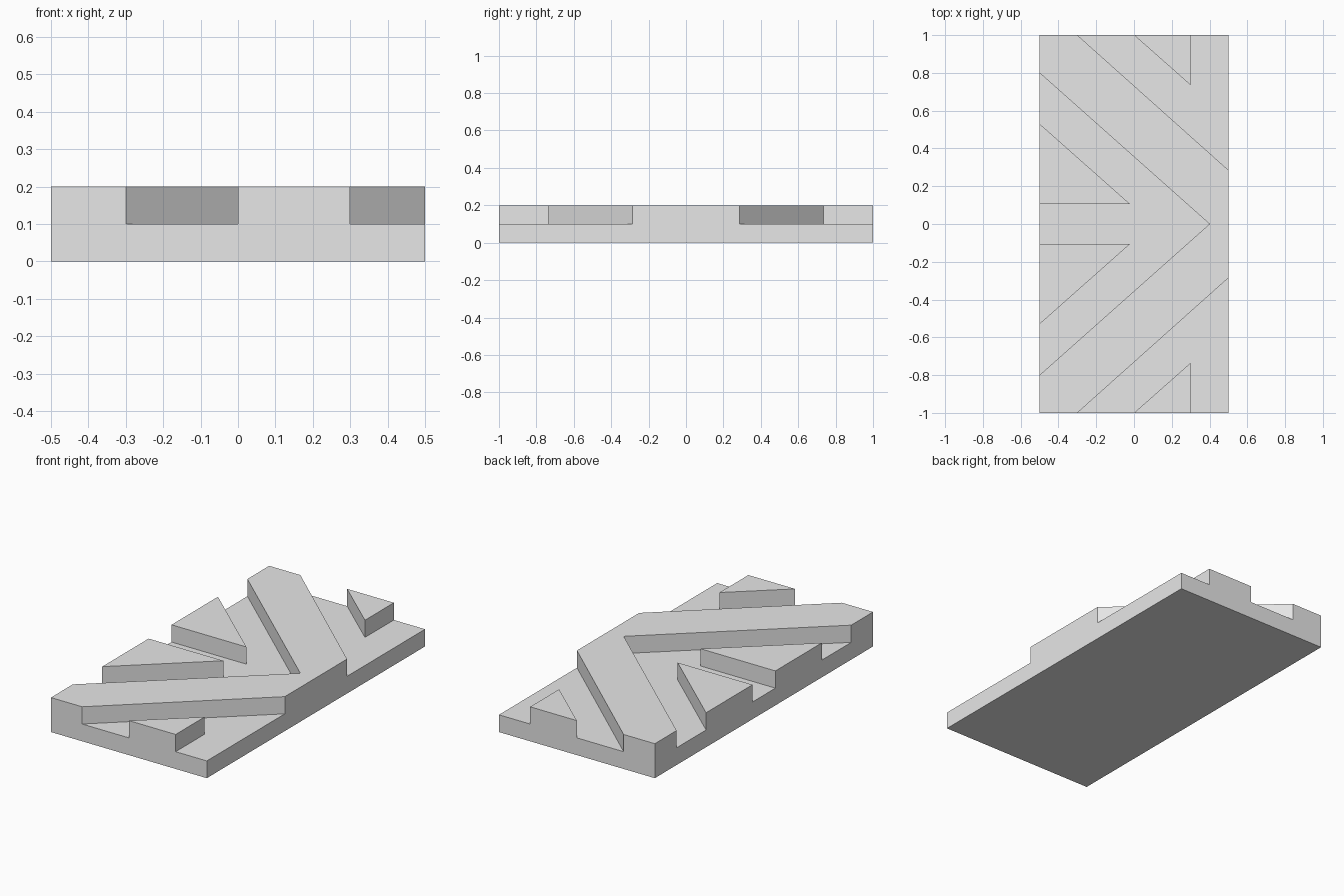
import bpy, bmesh

if "Cube" in bpy.data.objects:
    bpy.data.objects.remove(bpy.data.objects["Cube"])

grey = bpy.data.materials.new("plain grey")
grey.diffuse_color = (0.8, 0.8, 0.8, 1)
grey.use_nodes = True
grey.node_tree.nodes["Principled BSDF"].inputs["Base Color"].default_value = grey.diffuse_color


def prism(name, outline, z0, z1):
    """Extrude a flat outline upward into a closed solid."""
    bm = bmesh.new()
    face = bm.faces.new([bm.verts.new((x, y, z0)) for x, y in outline])
    top = bmesh.ops.extrude_face_region(bm, geom=[face])["geom"]
    bmesh.ops.translate(bm, vec=(0, 0, z1 - z0),
                        verts=[v for v in top if isinstance(v, bmesh.types.BMVert)])
    bmesh.ops.recalc_face_normals(bm, faces=bm.faces)
    mesh = bpy.data.meshes.new(name)
    bm.to_mesh(mesh)
    bm.free()
    mesh.materials.append(grey)
    obj = bpy.data.objects.new(name, mesh)
    bpy.context.collection.objects.link(obj)
    return obj


def mirror_y(points):
    return [(x, -y) for x, y in reversed(points)]


# Full-height slab that the tread grooves are carved from
tread = prism("tread_block", [(-0.5, -1), (0.5, -1), (0.5, 1), (-0.5, 1)], 0, 0.2)

# Groove inside the chevron, leaving two wedge lugs on the left edge
half = [(-0.6, 0.889), (-0.6, 0.619), (-0.02, 0.105), (-0.6, 0.105)]
inner = [(0.4, 0)] + half + mirror_y(half)

# Groove outside each chevron arm, leaving a small corner lug
outer = [(-0.412, -1.1), (-0.113, -1.1), (0.3, -0.735), (0.3, -1.1),
         (0.6, -1.1), (0.6, -0.196)]

# Carve the grooves down to the base
for name, outline in (("inner_groove_cutter", inner),
                      ("front_groove_cutter", outer),
                      ("back_groove_cutter", mirror_y(outer))):
    cutter = prism(name, outline, 0.1, 0.3)
    cutter.hide_render = True
    cutter.hide_viewport = True
    cutter.display_type = 'WIRE'
    cut = tread.modifiers.new(name, 'BOOLEAN')
    cut.operation = 'DIFFERENCE'
    cut.solver = 'EXACT'
    cut.object = cutter
